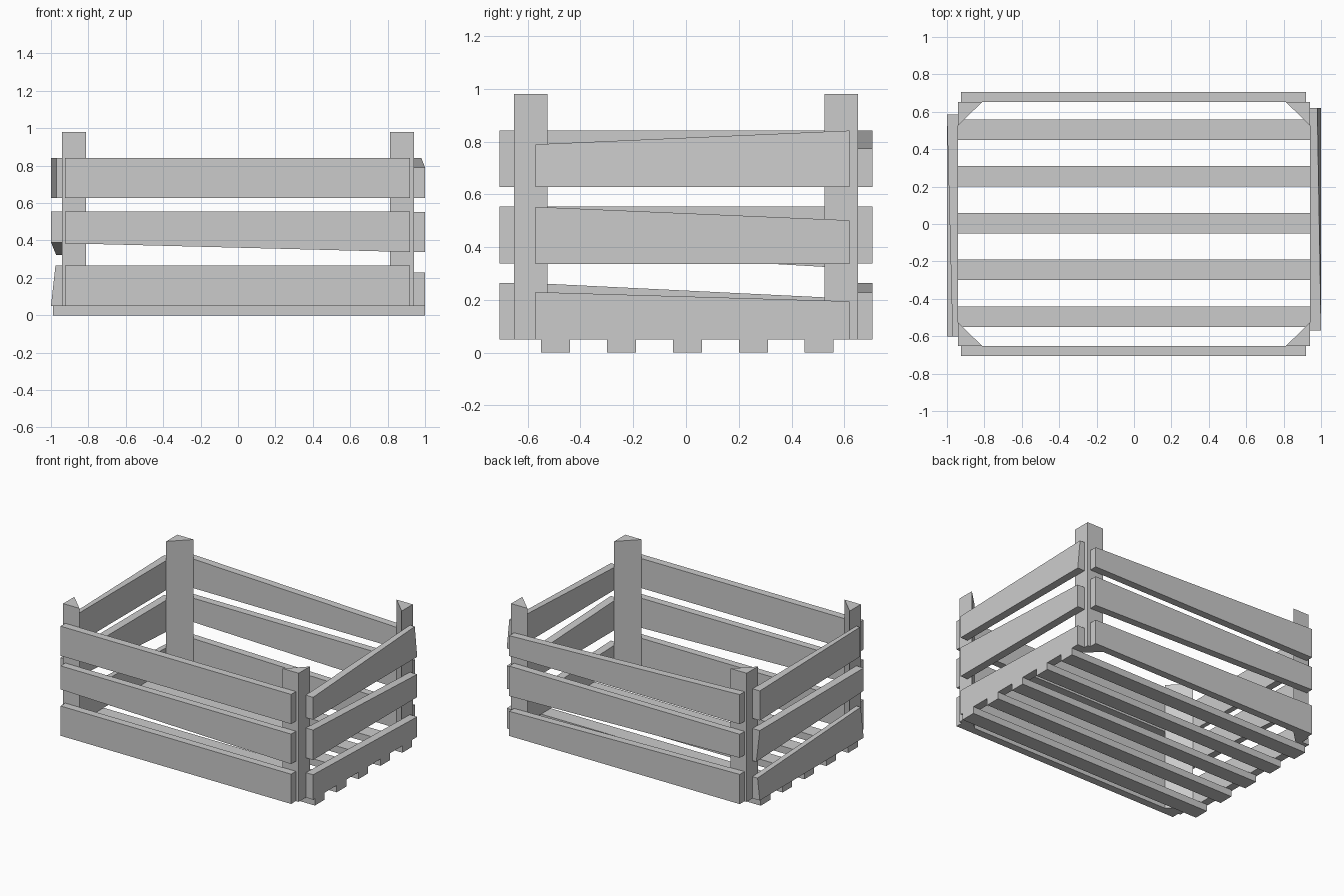
import bpy, bmesh

if "Cube" in bpy.data.objects:
    bpy.data.objects.remove(bpy.data.objects["Cube"])


def box(name, x, y, z, edits=None):
    """Box from (min, max) ranges; edits map a corner (0/1 per axis) to an (x, z) override."""
    bm = bmesh.new()
    bmesh.ops.create_cube(bm, size=1)
    for v in bm.verts:
        k = tuple(int(c > 0) for c in v.co)
        v.co = (x[k[0]], y[k[1]], z[k[2]])
        ex, ez = (edits or {}).get(k, (None, None))
        if ex is not None:
            v.co.x = ex
        if ez is not None:
            v.co.z = ez
    return finish(name, bm)


def finish(name, bm):
    bmesh.ops.recalc_face_normals(bm, faces=bm.faces)
    me = bpy.data.meshes.new(name)
    bm.to_mesh(me)
    bm.free()
    ob = bpy.data.objects.new(name, me)
    bpy.context.collection.objects.link(ob)
    return ob


def long_board(name, y, bottom, top):
    """Board along x; bottom and top give heights at the left and right ends."""
    edits = {(i, j, k): (None, (bottom, top)[k][i])
             for i in (0, 1) for j in (0, 1) for k in (0, 1)}
    box(name, (-0.925, 0.92), y, (0, 1), edits)


def side_board(name, inner, outer, y, bottom, top):
    """Board along y; heights at front and back, outer = ((bottom x, top x) front, back)."""
    edits = {}
    for j in (0, 1):
        for k in (0, 1):
            h = (bottom, top)[k][j]
            edits[(0, j, k)] = (inner, h)
            edits[(1, j, k)] = (outer[j][k], h)
    box(name, (0, 1), y, (0, 1), edits)


# Triangular corner posts
for sx, xname in ((-1, "left"), (1, "right")):
    for sy, yname in ((-1, "front"), (1, "back")):
        bm = bmesh.new()
        pts = [(0.942, 0.652), (0.812, 0.652), (0.942, 0.525)]
        face = bm.faces.new([bm.verts.new((sx * a, sy * b, 0.05)) for a, b in pts])
        ext = bmesh.ops.extrude_face_region(bm, geom=[face], use_keep_orig=True)
        for v in ext["geom"]:
            if isinstance(v, bmesh.types.BMVert):
                v.co.z = 0.98
        finish(f"{yname}_{xname}_post", bm)

# Floor slats
for i in range(5):
    yc = -0.495 + 0.25 * i
    box(f"floor_slat_{i + 1}", (-0.99, 1.0), (yc - 0.055, yc + 0.055), (0, 0.05))

# Front boards
F = (-0.707, -0.652)
long_board("front_board_low", F, (0.05, 0.05), (0.265, 0.265))
long_board("front_board_mid", F, (0.385, 0.338), (0.555, 0.555))
long_board("front_board_top", F, (0.628, 0.628), (0.842, 0.842))

# Back boards
B = (0.652, 0.707)
long_board("back_board_low", B, (0.05, 0.05), (0.265, 0.228))
long_board("back_board_mid", B, (0.385, 0.338), (0.555, 0.555))
long_board("back_board_top", B, (0.628, 0.628), (0.842, 0.775))

# Right side boards
R = (-0.57, 0.62)
side_board("right_board_low", 0.942, ((1, 1), (1, 1)), R, (0.05, 0.05), (0.23, 0.195))
side_board("right_board_mid", 0.942, ((1, 1), (1, 1)), R, (0.337, 0.337), (0.553, 0.502))
side_board("right_board_top", 0.942, ((1, 1), (1, 0.98)), R, (0.628, 0.628), (0.79, 0.842))

# Left side boards
L = (-0.602, 0.585)
side_board("left_board_low", -0.942, ((-1, -0.976), (-1, -0.982)), L, (0.05, 0.05), (0.265, 0.207))
side_board("left_board_mid", -0.942, ((-1, -1), (-0.972, -1)), L, (0.39, 0.322), (0.555, 0.555))
side_board("left_board_top", -0.942, ((-0.97, -0.97), (-1, -1)), L, (0.628, 0.628), (0.842, 0.842))
